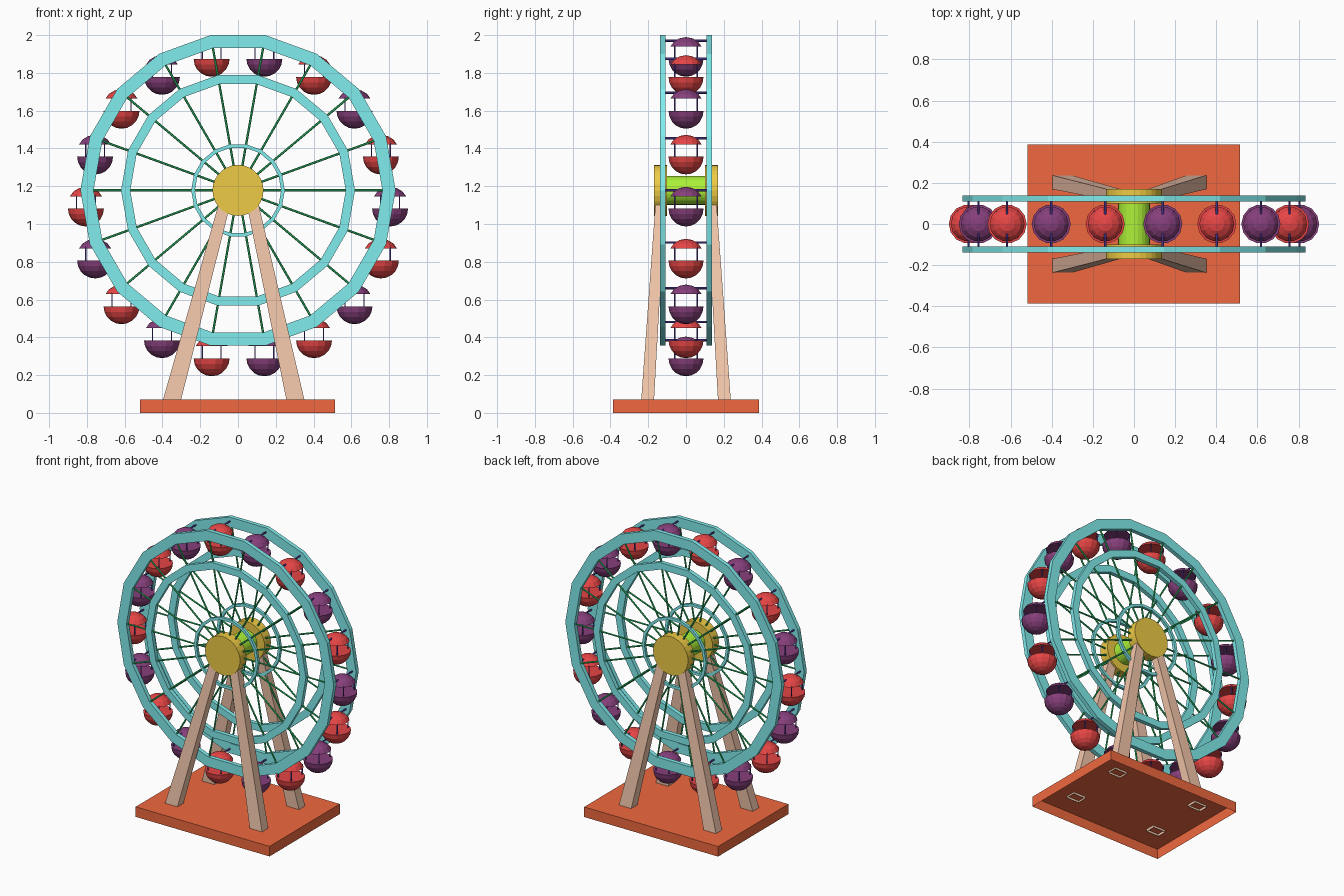
import bpy, bmesh, math
from mathutils import Vector, Matrix

if "Cube" in bpy.data.objects:
    bpy.data.objects.remove(bpy.data.objects["Cube"])

ZC = 1.178          # wheel axle height
N = 18              # sides, spokes and cars
R_PIVOT = 0.805


def material(name, rgb):
    m = bpy.data.materials.new(name)
    m.diffuse_color = (*rgb, 1)
    m.use_nodes = True
    m.node_tree.nodes["Principled BSDF"].inputs["Base Color"].default_value = m.diffuse_color
    return m


TEAL = material("teal", (0.22, 0.84, 0.85))
GREEN = material("green", (0.03, 0.55, 0.15))
LIME = material("lime", (0.42, 0.88, 0.04))
GOLD = material("gold", (0.86, 0.60, 0.06))
TAN = material("tan", (0.90, 0.57, 0.41))
BASE_RED = material("base_red", (0.87, 0.14, 0.05))
CAR_RED = material("car_red", (0.80, 0.06, 0.06))
CAR_DARK = material("car_dark", (0.24, 0.05, 0.20))
NAVY = material("navy", (0.13, 0.06, 0.45))


def finish(bm, name, mat, recalc=True):
    if recalc:
        bmesh.ops.recalc_face_normals(bm, faces=bm.faces)
    me = bpy.data.meshes.new(name)
    bm.to_mesh(me)
    bm.free()
    me.materials.append(mat)
    ob = bpy.data.objects.new(name, me)
    bpy.context.collection.objects.link(ob)
    return ob


def rod(bm, a, b, r, sides=6):
    a, b = Vector(a), Vector(b)
    d = b - a
    mat = Matrix.Translation((a + b) / 2) @ d.to_track_quat('Z', 'Y').to_matrix().to_4x4()
    bmesh.ops.create_cone(bm, cap_ends=True, segments=sides, radius1=r,
                          radius2=r, depth=d.length, matrix=mat)


def spin_profile(bm, profile, sides, closed, matrix):
    """Lathe (radius, height) points around local z; radius 0 makes a pole."""
    rings = []
    for r, h in profile:
        n = 1 if r == 0 else sides
        rings.append([bm.verts.new(matrix @ Vector((
            r * math.cos(2 * math.pi * i / sides),
            r * math.sin(2 * math.pi * i / sides), h))) for i in range(n)])
    pairs = list(zip(rings, rings[1:]))
    if closed:
        pairs.append((rings[-1], rings[0]))
    for p, q in pairs:
        for i in range(sides):
            j = (i + 1) % sides
            vs = [p[i % len(p)], p[j % len(p)], q[j % len(q)], q[i % len(q)]]
            bm.faces.new(list(dict.fromkeys(vs)))


def wheel_matrix(y=0):
    return Matrix.Translation((0, y, ZC)) @ Matrix.Rotation(math.pi / 2, 4, 'X')


def on_wheel(k, r, y):
    a = 2 * math.pi * k / N
    return (r * math.cos(a), y, ZC + r * math.sin(a))


# Base: plate open underneath
bm = bmesh.new()
bmesh.ops.create_cube(bm, size=1, matrix=Matrix.Translation((-0.002, 0, 0.035))
                      @ Matrix.Diagonal((1.032, 0.774, 0.07, 1)))
bmesh.ops.delete(bm, geom=[f for f in bm.faces if f.normal.z < -0.5], context='FACES_ONLY')
finish(bm, "base", BASE_RED, recalc=False)

# Legs: tapered, leaning, open at the ends
for yside, yname in ((-1, "front"), (1, "back")):
    for xb, xt, xname in ((-0.35, -0.065, "left"), (0.31, 0.072, "right")):
        bm = bmesh.new()
        loops = []
        for x, y, z, w, d in ((xb - 0.003, 0.204, 0.055, 0.048, 0.034),
                              (xt, 0.135, 1.13, 0.031, 0.025)):
            loops.append([bm.verts.new((x + sx * w, yside * y + sy * d, z))
                          for sx, sy in ((-1, -1), (1, -1), (1, 1), (-1, 1))])
        for i in range(4):
            j = (i + 1) % 4
            bm.faces.new((loops[0][i], loops[0][j], loops[1][j], loops[1][i]))
        finish(bm, f"{yname}_{xname}_leg", TAN)

# Axle and hub discs
bm = bmesh.new()
rod(bm, (0, -0.105, ZC), (0, 0.105, ZC), 0.077, 24)
finish(bm, "axle", LIME)
for s, nm in ((-1, "front"), (1, "back")):
    bm = bmesh.new()
    rod(bm, (0, s * 0.1, ZC), (0, s * 0.17, ZC), 0.135, 28)
    finish(bm, f"{nm}_hub", GOLD)

    # Rings: outer rim, middle ring, inner ring (apothem values)
    for part, ro, ri, t in (("outer_rim", 0.822, 0.753, 0.0145),
                            ("middle_ring", 0.610, 0.562, 0.0145),
                            ("inner_ring", 0.244, 0.225, 0.010)):
        c = math.cos(math.pi / N)
        bm = bmesh.new()
        spin_profile(bm, [(ro / c, -t), (ro / c, t), (ri / c, t), (ri / c, -t)],
                     N, True, wheel_matrix(s * 0.123))
        finish(bm, f"{nm}_{part}", TEAL)

    # Spokes
    bm = bmesh.new()
    for k in range(N):
        rod(bm, on_wheel(k, 0.10, s * 0.123), on_wheel(k, 0.775, s * 0.123), 0.006)
    finish(bm, f"{nm}_spokes", GREEN)

# Cars: hanging bowl, domed roof, four posts and a cross rod
bowl = [(0.095 * math.cos(i * math.pi / 10), -0.097 - 0.094 * math.sin(i * math.pi / 10))
        for i in range(5)]
bowl = [(0, -0.097)] + bowl + [(0, -0.191)]
roof = [(0, -0.032), (0.085, -0.032), (0.066, -0.006), (0.036, 0.012), (0, 0.019)]
for k in range(N):
    px, _, pz = on_wheel(k, R_PIVOT, 0)
    place = Matrix.Translation((px, 0, pz))
    color = CAR_RED if k % 2 else CAR_DARK
    for part, prof in (("bowl", bowl), ("roof", roof)):
        bm = bmesh.new()
        spin_profile(bm, prof, 14, False, place)
        finish(bm, f"car_{part}_{k}", color)
    bm = bmesh.new()
    rod(bm, (px, -0.12, pz), (px, 0.12, pz), 0.006)
    for sx in (-1, 1):
        for sy in (-1, 1):
            x, y = px + sx * 0.05, sy * 0.06
            rod(bm, (x, y, pz - 0.1), (x, y, pz - 0.025), 0.004)
    finish(bm, f"car_posts_{k}", NAVY)
